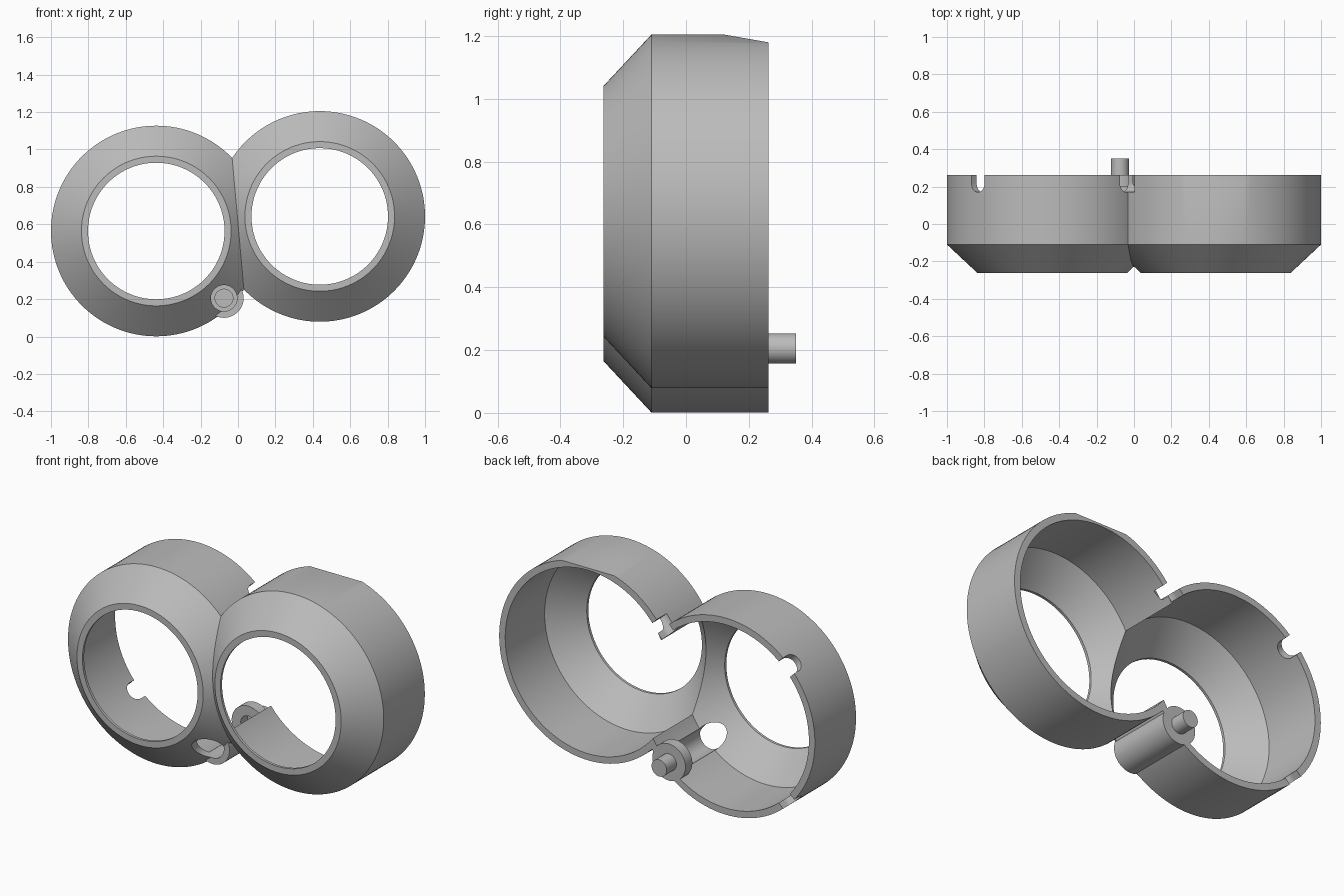
import bpy, bmesh, math
from mathutils import Vector

if "Cube" in bpy.data.objects:
    bpy.data.objects.remove(bpy.data.objects["Cube"], do_unlink=True)

grey = bpy.data.materials.new("plain grey")
grey.use_nodes = True
colour = (0.5, 0.5, 0.5, 1)
grey.diffuse_color = colour
grey.node_tree.nodes["Principled BSDF"].inputs["Base Color"].default_value = colour


def finish(bm, name):
    bmesh.ops.recalc_face_normals(bm, faces=bm.faces)
    mesh = bpy.data.meshes.new(name)
    bm.to_mesh(mesh)
    bm.free()
    mesh.materials.append(grey)
    obj = bpy.data.objects.new(name, mesh)
    bpy.context.collection.objects.link(obj)
    return obj


def lathe(name, centre, profile, sides=128):
    """Closed solid turned about the front-to-back axis; profile is (radius, y)."""
    bm = bmesh.new()
    rings = []
    for r, y in profile:
        turns = [2 * math.pi * i / sides for i in range(sides)]
        rings.append([bm.verts.new((centre[0] + r * math.cos(a), y,
                                    centre[1] + r * math.sin(a))) for a in turns])
    for a, b in zip(rings, rings[1:]):
        for i in range(sides):
            j = (i + 1) % sides
            bm.faces.new((a[i], a[j], b[j], b[i]))
    bm.faces.new(rings[0])
    bm.faces.new(rings[-1])
    return finish(bm, name)


def prism(name, points, sweep):
    bm = bmesh.new()
    near = [bm.verts.new(p) for p in points]
    far = [bm.verts.new(p + sweep) for p in points]
    bm.faces.new(near)
    bm.faces.new(far)
    for i in range(len(near)):
        j = (i + 1) % len(near)
        bm.faces.new((near[i], near[j], far[j], far[i]))
    return finish(bm, name)


def combine(target, tool, operation):
    mod = target.modifiers.new(tool.name, "BOOLEAN")
    mod.operation, mod.solver, mod.object = operation, "EXACT", tool
    bpy.context.view_layer.objects.active = target
    bpy.ops.object.modifier_apply(modifier=mod.name)
    bpy.data.objects.remove(tool, do_unlink=True)


FRONT, BACK, PAST = -0.262, 0.262, 0.35
RIGHT, LEFT, SCREW = (-0.437, 0.564), (0.437, 0.642), (-0.075, 0.205)
outer = [(0.40, FRONT), (0.563, -0.11), (0.563, BACK)]
inner = [(0.365, -PAST), (0.365, -0.247), (0.525, -0.095), (0.525, PAST)]

# Twin bezels and the screw boss
housing = lathe("twin_ring_housing", RIGHT, outer)
combine(housing, lathe("left_ring", LEFT, outer), "UNION")
combine(housing, lathe("boss", SCREW, [(0.105, -0.12), (0.105, BACK)], 64), "UNION")

# Hollow interiors and screw head recess
for centre in (RIGHT, LEFT):
    combine(housing, lathe("hollow", centre, inner), "DIFFERENCE")
combine(housing, lathe("recess", SCREW, [(0.07, -PAST), (0.07, 0.2)], 48), "DIFFERENCE")

# Round-bottomed notches in the back rim
for degrees in (45, 135, 225):
    a = math.radians(degrees)
    out = Vector((math.cos(a), 0, math.sin(a)))
    side = Vector((-math.sin(a), 0, math.cos(a)))
    start = Vector((RIGHT[0], 0.22, RIGHT[1])) + out * 0.44
    arc = [start + 0.05 * (side * math.cos(t) - Vector((0, math.sin(t), 0)))
           for t in (math.pi * i / 20 for i in range(21))]
    lift = Vector((0, 0.1, 0))
    points = [arc[0] + lift] + arc + [arc[-1] + lift]
    combine(housing, prism("notch", points, out * 0.18), "DIFFERENCE")

# Sloped flat on top of the left ring
slope = [Vector((0, y, z)) for y, z in ((0.12, 1.205), (0.404, 1.155), (0.404, 1.3), (0.12, 1.3))]
combine(housing, prism("flat", slope, Vector((1, 0, 0))), "DIFFERENCE")

# Screw seat at the back of the boss
combine(housing, lathe("screw_seat", SCREW, [(0.105, 0.2), (0.105, BACK)], 64), "UNION")
combine(housing, lathe("screw_hole", SCREW, [(0.048, 0.1), (0.048, PAST)], 48), "DIFFERENCE")

bpy.ops.object.select_all(action="DESELECT")
housing.select_set(True)
bpy.context.view_layer.objects.active = housing
bpy.ops.object.shade_smooth_by_angle(angle=math.radians(25))
